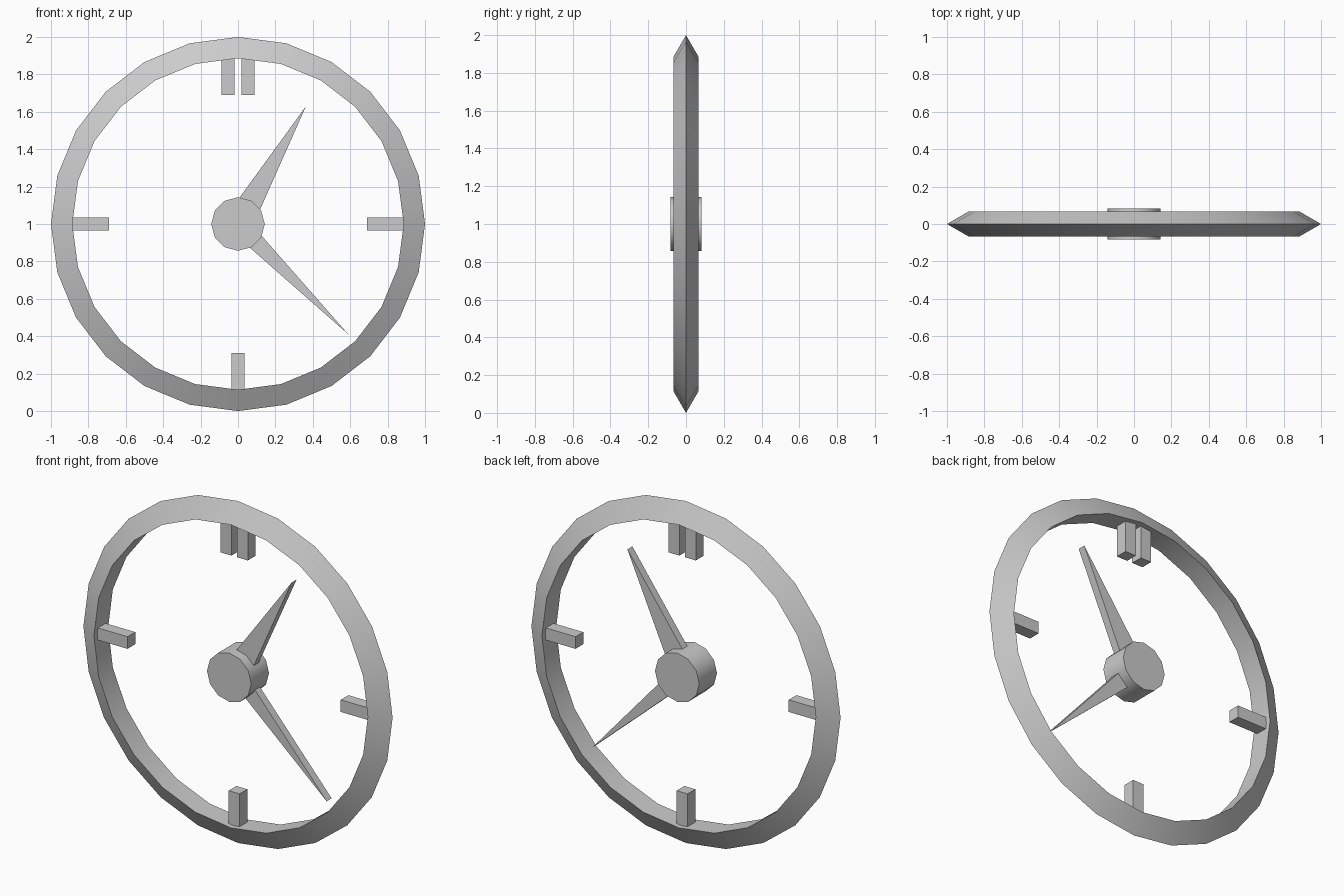
import bpy, bmesh
from math import radians, sin, cos
from mathutils import Vector

if "Cube" in bpy.data.objects:
    bpy.data.objects.remove(bpy.data.objects["Cube"])

CENTRE = Vector((0, 0, 1))


def smooth(obj):
    bpy.ops.object.shade_smooth_by_angle(angle=radians(40))
    return obj


def mark(name, x, z, sx, sz):
    bpy.ops.mesh.primitive_cube_add(size=1, location=(x, 0, z))
    o = bpy.context.object
    o.name = name
    o.scale = (sx, 0.071, sz)
    bpy.ops.object.transform_apply(location=False, rotation=False, scale=True)


def hand(name, clock_deg, length, width, depth=0.046):
    # wedge: triangle extruded through its depth, rotated clockwise from twelve
    a = radians(clock_deg)
    along, across = Vector((sin(a), 0, cos(a))), Vector((cos(a), 0, -sin(a)))
    bm = bmesh.new()
    base = Vector((0, -depth / 2, 0))
    tri = [base - across * width / 2, base + across * width / 2, base + along * length]
    face = bm.faces.new([bm.verts.new(p) for p in tri])
    ext = bmesh.ops.extrude_face_region(bm, geom=[face])
    moved = [g for g in ext["geom"] if isinstance(g, bmesh.types.BMVert)]
    bmesh.ops.translate(bm, verts=moved, vec=(0, depth, 0))
    bmesh.ops.recalc_face_normals(bm, faces=bm.faces)
    me = bpy.data.meshes.new(name)
    bm.to_mesh(me)
    bm.free()
    o = bpy.data.objects.new(name, me)
    o.location = CENTRE
    bpy.context.collection.objects.link(o)


# Outer rim: torus with a triangular section, point outwards
bpy.ops.mesh.primitive_torus_add(major_segments=24, minor_segments=3, major_radius=0.924,
                                 minor_radius=0.076, location=CENTRE,
                                 rotation=(radians(90), 0, 0))
bpy.context.object.name = "rim"
smooth(bpy.context.object)

# Central hub
bpy.ops.mesh.primitive_cylinder_add(vertices=12, radius=0.143, depth=0.164,
                                    location=CENTRE, rotation=(radians(90), 0, 0))
bpy.context.object.name = "hub"
smooth(bpy.context.object)

# Hour marks: single at three, six, nine; a pair at twelve
L, W, R = 0.197, 0.071, 0.788
mark("mark_three", R, 1, L, W)
mark("mark_nine", -R, 1, L, W)
mark("mark_six", 0, 1 - R, W, L)
for side, x in (("left", -0.053), ("right", 0.053)):
    mark("mark_twelve_" + side, x, 1 + R, W, L)

# Hands
hand("hour_hand", 30, 0.726, 0.154)
hand("minute_hand", 135, 0.834, 0.107)
